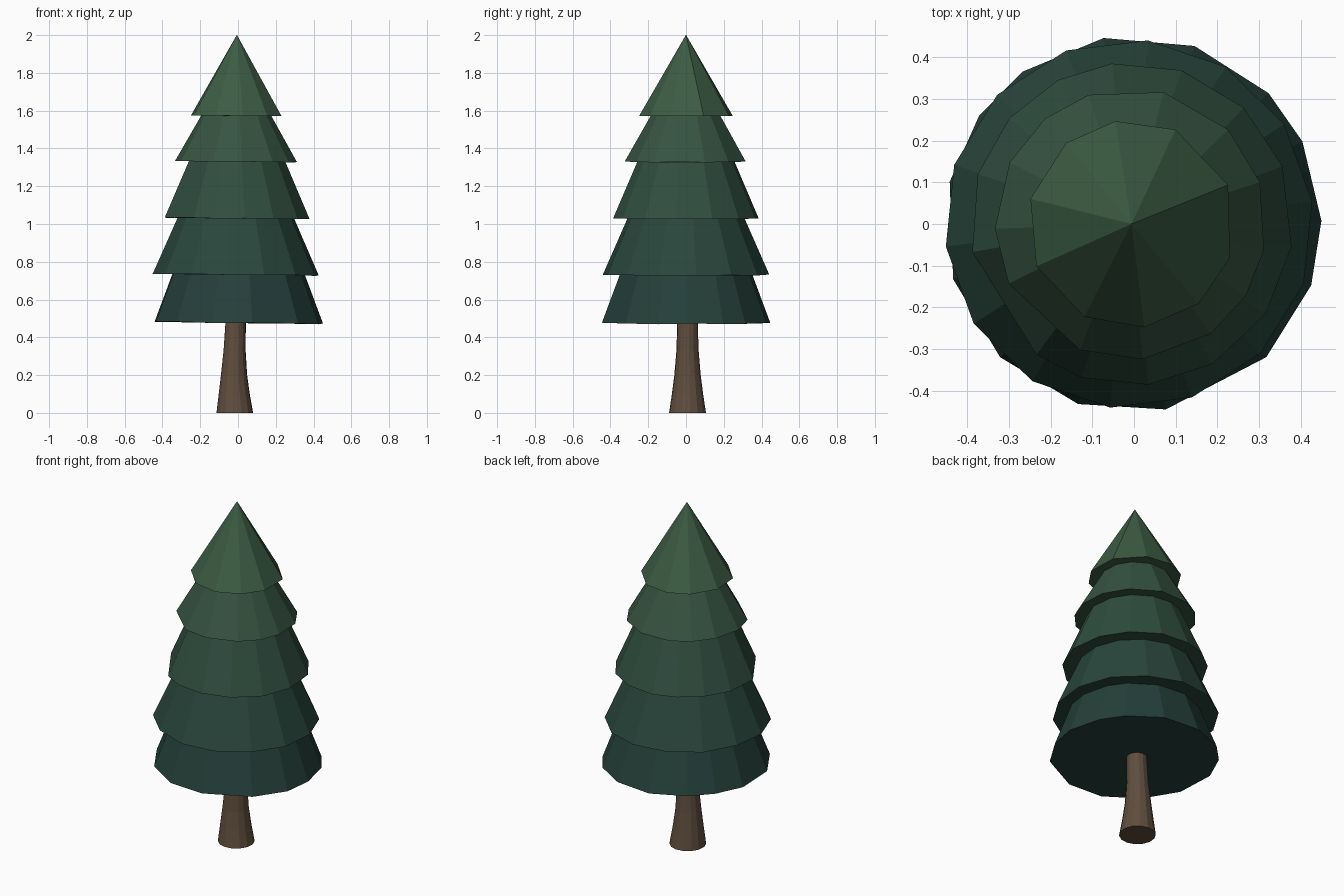
import bpy, bmesh, math

if "Cube" in bpy.data.objects:
    bpy.data.objects.remove(bpy.data.objects["Cube"])


def material(name, rgb):
    m = bpy.data.materials.new(name)
    m.diffuse_color = (*rgb, 1)
    m.use_nodes = True
    m.node_tree.nodes["Principled BSDF"].inputs["Base Color"].default_value = m.diffuse_color
    return m


def loft(name, rings, mat):
    """Flat-faced closed solid through rings of equal vertex count."""
    bm = bmesh.new()
    loops = [[bm.verts.new(p) for p in ring] for ring in rings]
    n = len(loops[0])
    bm.faces.new(loops[0][::-1])
    for a, b in zip(loops, loops[1:]):
        for i in range(n):
            j = (i + 1) % n
            bm.faces.new((a[i], a[j], b[j], b[i]))
    bm.faces.new(loops[-1])
    bmesh.ops.remove_doubles(bm, verts=bm.verts, dist=1e-5)
    bmesh.ops.recalc_face_normals(bm, faces=bm.faces)
    mesh = bpy.data.meshes.new(name)
    bm.to_mesh(mesh)
    bm.free()
    mesh.materials.append(mat)
    ob = bpy.data.objects.new(name, mesh)
    bpy.context.collection.objects.link(ob)
    return ob


def ring(angles, r, z, cx=0.0, cy=0.0, wobble=0.0):
    pts = []
    for k, a in enumerate(angles):
        t = math.radians(a)
        pts.append((cx + r * math.cos(t), cy + r * math.sin(t),
                    z - wobble * math.cos(t) + wobble * 0.4 * math.sin(k * 2.3)))
    return pts


def even(n, phase=0):
    return [phase + 360 * i / n for i in range(n)]


# Trunk: flared foot, leaning slightly
bark = material("bark", (0.115, 0.075, 0.048))
trunk = [(0.0, 0.098, -0.017, 0.008), (0.1, 0.083, -0.020, 0.008),
         (0.2, 0.070, -0.021, 0.008), (0.33, 0.059, -0.018, 0.008),
         (0.49, 0.054, -0.012, 0.008)]
loft("trunk", [ring(even(14, 8), r, z, cx, cy) for z, r, cx, cy in trunk], bark)

# Foliage tiers: rim z, rim radius, top z, top radius, centre x, wobble, angles, colour
tiers = [
    (0.477, 0.452, 0.76, 0.345, -0.002, 0.006,
     [-163, -135, -107, -80, -45, -19, 1, 26, 44, 71, 99, 126, 145, 167],
     (0.018, 0.050, 0.042)),
    (0.732, 0.443, 1.06, 0.298, -0.012, 0.005, even(14, 7), (0.022, 0.062, 0.046)),
    (1.03, 0.388, 1.36, 0.246, -0.006, 0.004,
     [-170, -126, -108, -84, -60, -34, -8, 21, 46, 72, 97, 117, 139, 162],
     (0.029, 0.075, 0.050)),
    (1.33, 0.326, 1.60, 0.172, -0.008, 0.003,
     [-178, -154, -112, -85, -54, -32, -11, 18, 44, 76, 108, 129, 153],
     (0.037, 0.088, 0.053)),
    (1.573, 0.250, 2.0, 0.0, -0.006, 0.002,
     [-156, -117, -83, -50, -19, 22, 65, 99, 129, 166],
     (0.046, 0.108, 0.058)),
]
for i, (z0, r0, z1, r1, cx, wob, angles, rgb) in enumerate(tiers, 1):
    rim = ring(angles, r0, z0, cx, 0, wob)
    top = ring(angles, r1, z1, cx, 0)
    loft(f"foliage_tier_{i}", [rim, top], material(f"needles_{i}", rgb)) if r1 else None
    if not r1:
        # Pointed crown
        tip = ring(angles, 1e-3, z1, cx, 0)
        loft("foliage_crown", [rim, tip], material("needles_crown", rgb))
